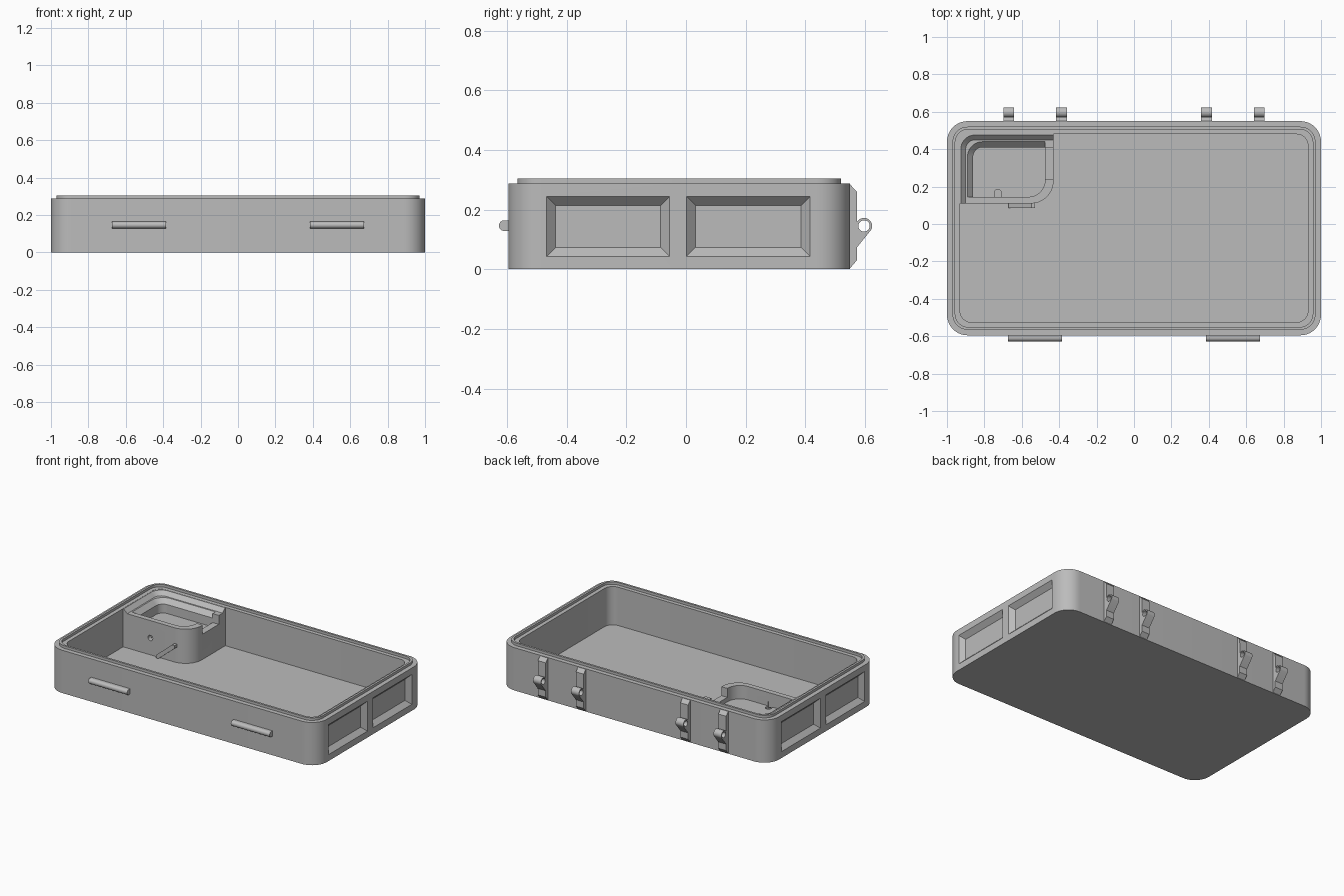
import bpy, bmesh, math
from mathutils import Matrix

if "Cube" in bpy.data.objects:
    bpy.data.objects.remove(bpy.data.objects["Cube"], do_unlink=True)

grey = bpy.data.materials.new("plain grey")
grey.use_nodes = True
grey.diffuse_color = (0.5, 0.5, 0.5, 1)
grey.node_tree.nodes["Principled BSDF"].inputs["Base Color"].default_value = (0.5, 0.5, 0.5, 1)

X, FRONT, BACK = 1.0, -0.595, 0.55
TOP, FLOOR = 0.287, 0.03


def rounded(x0, x1, y0, y1, radii, steps=10):
    """Rounded rectangle; radii run left-front, right-front, right-back, left-back."""
    pts = []
    corners = ((x0, y0, 1, 1), (x1, y0, -1, 1), (x1, y1, -1, -1), (x0, y1, 1, -1))
    for i, ((cx, cy, sx, sy), r) in enumerate(zip(corners, radii)):
        if r == 0:
            pts += [(cx, cy)] * 1
            continue
        for k in range(steps + 1):
            a = math.pi + (i + k / steps) * math.pi / 2
            pts.append((cx + sx * r + r * math.cos(a), cy + sy * r + r * math.sin(a)))
    return pts


def inset_outline(d, r):
    return rounded(-X + d, X - d, FRONT + d, BACK - d, [r] * 4)


def loft(name, rings, place=lambda u, v, w: (u, v, w)):
    """Closed solid through (outline, level) rings with matching point counts."""
    bm = bmesh.new()
    loops = [[bm.verts.new(place(u, v, w)) for u, v in pts] for pts, w in rings]
    n = len(loops[0])
    for a, b in zip(loops, loops[1:]):
        for i in range(n):
            j = (i + 1) % n
            bm.faces.new((a[i], a[j], b[j], b[i]))
    bm.faces.new(loops[0][::-1])
    bm.faces.new(loops[-1])
    bmesh.ops.recalc_face_normals(bm, faces=bm.faces)
    mesh = bpy.data.meshes.new(name)
    bm.to_mesh(mesh)
    bm.free()
    mesh.materials.append(grey)
    ob = bpy.data.objects.new(name, mesh)
    bpy.context.collection.objects.link(ob)
    return ob


def prism(name, pts, z0, z1):
    return loft(name, [(pts, z0), (pts, z1)])


def block(name, x0, x1, y0, y1, z0, z1):
    return prism(name, rounded(x0, x1, y0, y1, [0] * 4), z0, z1)


def side_profile(name, pts, x0, x1):
    """Extrude a (y, z) outline along x."""
    return loft(name, [(pts, x0), (pts, x1)], lambda u, v, w: (w, u, v))


def circle(cx, cy, r, n=32):
    return [(cx + r * math.cos(2 * math.pi * i / n), cy + r * math.sin(2 * math.pi * i / n))
            for i in range(n)]


def boolean(ob, tool, operation="DIFFERENCE"):
    tool.hide_render = True
    mod = ob.modifiers.new("boolean", "BOOLEAN")
    mod.operation, mod.solver, mod.object = operation, "EXACT", tool
    bpy.context.view_layer.objects.active = ob
    bpy.ops.object.modifier_apply(modifier=mod.name)
    bpy.data.objects.remove(tool, do_unlink=True)


def finish(ob):
    bpy.ops.object.select_all(action="DESELECT")
    ob.select_set(True)
    bpy.context.view_layer.objects.active = ob
    bpy.ops.object.shade_smooth_by_angle(angle=math.radians(25))


# Hollow tray
tray = prism("tray", inset_outline(0, 0.11), 0, TOP)
boolean(tray, prism("cutter", inset_outline(0.07, 0.06), FLOOR, 0.4))

# Bevelled recessed panels, two on each end
for side in (-1, 1):
    for y0, y1 in ((-0.467, -0.055), (0.002, 0.416)):
        z0, z1, b = 0.043, 0.244, 0.03
        rings = [(rounded(y0 + d, y1 - d, z0 + d, z1 - d, [0] * 4), side * w)
                 for d, w in ((-b, X + b), (b, X - b))]
        boolean(tray, loft("cutter", rings, lambda u, v, w: (w, u, v)))
finish(tray)

# Raised sealing ridge around the rim
ridge = prism("rim_ridge", inset_outline(0.03, 0.08), TOP - 0.01, 0.304)
boolean(ridge, prism("cutter", inset_outline(0.044, 0.07), 0.2, 0.4))
finish(ridge)

# Corner compartment with a stepped, bevelled recess
BX, BY = -0.43, 0.11
box = prism("corner_compartment", rounded(-0.95, BX, BY, 0.5, (0, 0.12, 0, 0)), FLOOR - 0.01, TOP - 0.001)
step = [(rounded(-0.90 - d, -0.3, 0, 0.45 + d, (0, 0, 0, 0.05 + d)), 0.26 + d) for d in (0, 0.04)]
boolean(box, loft("cutter", step))


def recess(d):
    return rounded(-0.86 - d, -0.475, 0.145, 0.41 + d, (0, 0.09, 0, 0.05 + d))


boolean(box, loft("cutter", [(recess(0), 0.17), (recess(0), 0.23), (recess(0.03), 0.26), (recess(0.03), 0.3)]))
# Side notch, cable slot and cable hole
boolean(box, block("cutter", -0.49, -0.4, 0.24, 0.41, 0.2, 0.262))
boolean(box, prism("cutter", rounded(-0.747, -0.71, 0.14, 0.185, (0, 0, 0.018, 0.018)), 0.125, 0.2))
boolean(box, loft("cutter", [(circle(-0.728, 0.143, 0.018), 0.05), (circle(-0.728, 0.143, 0.018), 0.16)],
                  lambda u, v, w: (u, w, v)))
finish(box)

# Slanted bar on the compartment's front
bar_outline = [(-0.67, 0.035), (-0.65, 0.035), (-0.53, 0.135), (-0.53, 0.155), (-0.548, 0.155), (-0.67, 0.053)]
bar = loft("slanted_bar", [(bar_outline, 0.085), (bar_outline, 0.12)], lambda u, v, w: (u, w, v))
finish(bar)

# Catch bars on the front: half-round nose running into the wall
nose = [(-0.609 + 0.018 * math.cos(a), 0.146 + 0.018 * math.sin(a))
        for a in (math.pi * (0.5 + k / 12) for k in range(13))]
nose += [(FRONT + 0.01, 0.128), (FRONT + 0.01, 0.164)]
for label, sign in (("right", -1), ("left", 1)):
    finish(side_profile(label + "_catch_bar", nose, sign * 0.385, sign * 0.673))

# Hinge knuckles on the back
CY, CZ, R = 0.597, 0.145, 0.027
arc = [(CY + R * math.cos(a), CZ + R * math.sin(a))
       for a in (math.radians(150 - 180 * k / 18) for k in range(19))]
hinge = [(0.54, 0.005), (0.549, 0.002), (0.573, 0.03), (0.573, 0.073)]
hinge += arc[::-1] + [(0.573, 0.26), (0.549, TOP - 0.002), (0.54, TOP - 0.002)]
for label, sign in (("right", -1), ("left", 1)):
    for place, x in (("inner", 0.388), ("outer", 0.67)):
        x *= sign
        knuckle = side_profile(f"{label}_{place}_hinge", hinge, x - 0.029, x + 0.029)
        boolean(knuckle, side_profile("cutter", circle(CY, CZ, 0.019), x - 0.1, x + 0.1))
        finish(knuckle)
